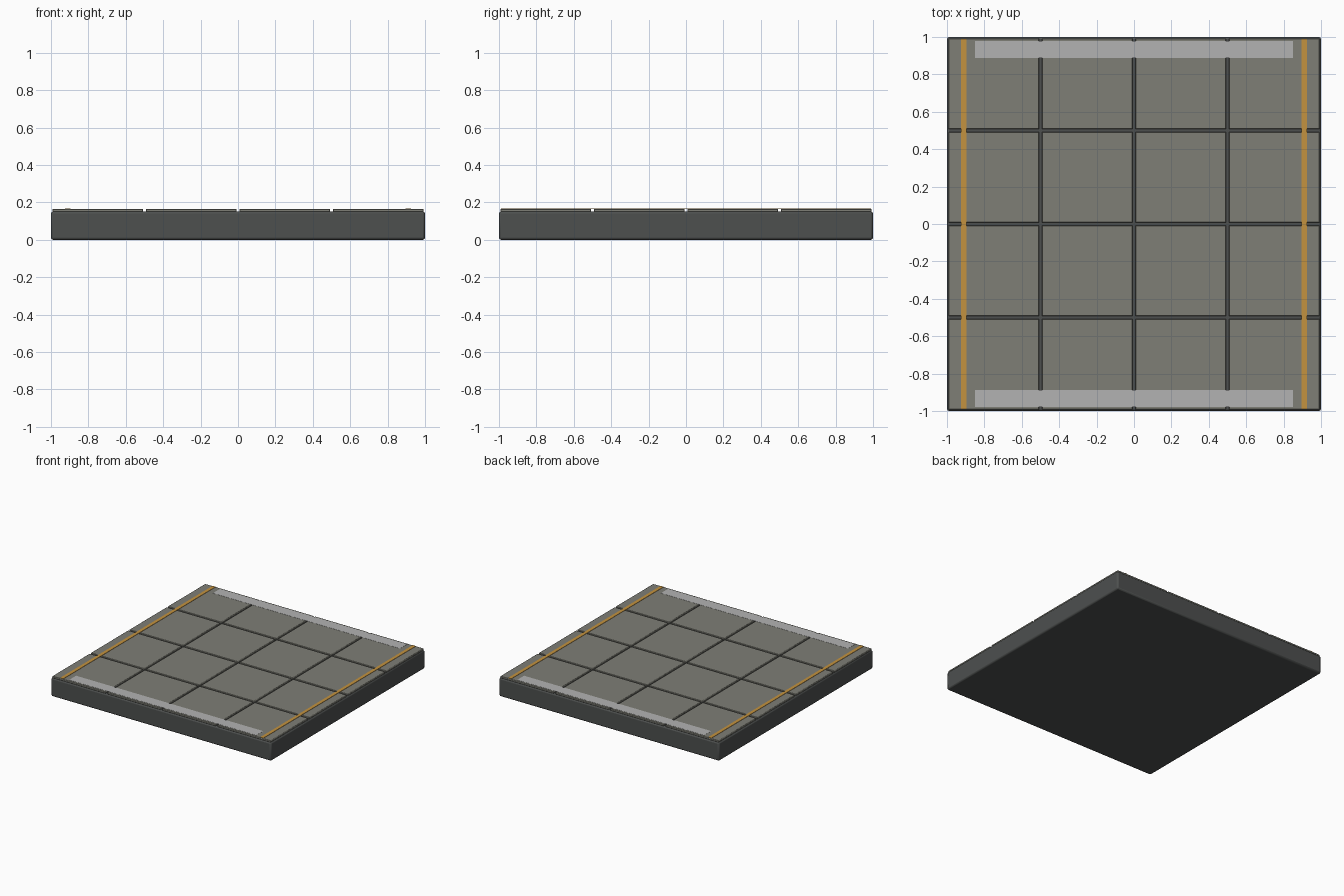
import bpy

if "Cube" in bpy.data.objects:
    bpy.data.objects.remove(bpy.data.objects["Cube"])


def material(name, color):
    m = bpy.data.materials.new(name)
    m.diffuse_color = (*color, 1)
    m.use_nodes = True
    m.node_tree.nodes["Principled BSDF"].inputs["Base Color"].default_value = m.diffuse_color
    return m


def box(name, center, size, mat, bevel=0.0):
    bpy.ops.mesh.primitive_cube_add(size=1, location=center)
    ob = bpy.context.object
    ob.name = name
    ob.scale = size
    bpy.ops.object.transform_apply(location=False, rotation=False, scale=True)
    ob.data.materials.append(mat)
    if bevel:
        mod = ob.modifiers.new("Edge bevel", 'BEVEL')
        mod.width = bevel
        mod.segments = 2
        bpy.ops.object.shade_smooth_by_angle()
    return ob


dark = material("dark_base", (0.075, 0.08, 0.078))
stone = material("floor_panel", (0.21, 0.21, 0.18))
yellow = material("yellow_paint", (0.55, 0.29, 0.05))
pale = material("pale_paint", (0.45, 0.45, 0.45))

# Base slab
box("base_slab", (0, 0, 0.076), (2, 2, 0.152), dark, 0.012)

# 4 x 4 floor panels with open grooves between them
for i in range(4):
    for j in range(4):
        box(f"floor_panel_{i}_{j}", (-0.75 + 0.5 * i, -0.75 + 0.5 * j, 0.157),
            (0.485, 0.485, 0.016), stone, 0.004)

for s, side in ((-1, "a"), (1, "b")):
    # Yellow guide lines along the left and right edges
    box(f"guide_line_{side}", (s * 0.91, 0, 0.1655), (0.028, 1.98, 0.004), yellow)
    # Pale threshold strips along the front and back edges
    box(f"threshold_strip_{side}", (0, s * 0.933, 0.165), (1.7, 0.09, 0.002), pale)
